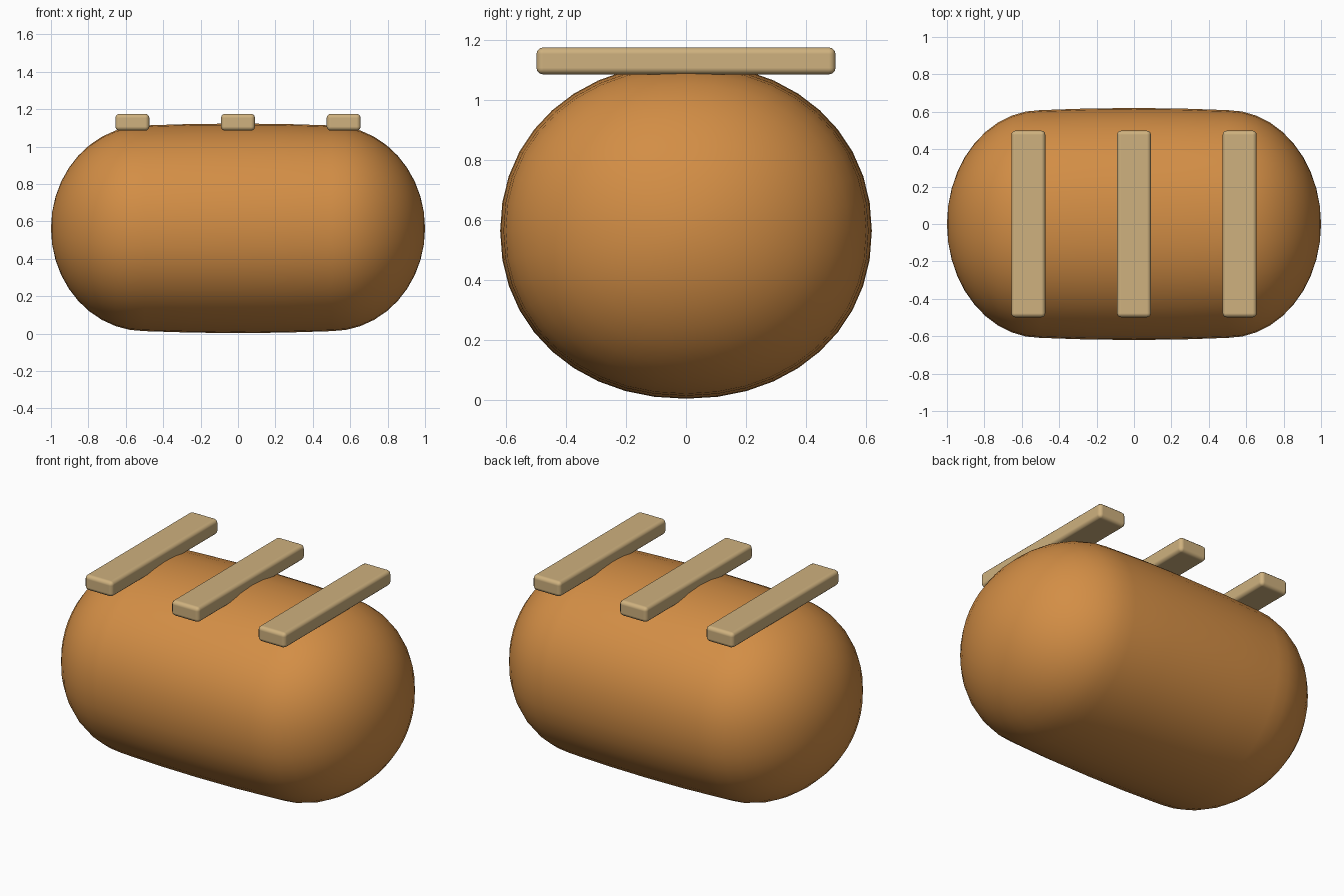
import bpy, bmesh
from math import sin, cos, pi, copysign

cube = bpy.data.objects.get("Cube")
if cube:
    bpy.data.objects.remove(cube, do_unlink=True)

HALF_WIDTH, HALF_HEIGHT = 0.62, 0.56
CENTRE_Z = 0.563
SIDES, CAP_STEPS = 40, 10


def make_material(name, rgb):
    mat = bpy.data.materials.new(name)
    mat.use_nodes = True
    colour = (*rgb, 1)
    mat.diffuse_color = colour
    mat.node_tree.nodes["Principled BSDF"].inputs["Base Color"].default_value = colour
    return mat


def add_object(name, bm, mat):
    bmesh.ops.recalc_face_normals(bm, faces=bm.faces)
    for face in bm.faces:
        face.smooth = True
    mesh = bpy.data.meshes.new(name)
    bm.to_mesh(mesh)
    bm.free()
    mesh.materials.append(mat)
    obj = bpy.data.objects.new(name, mesh)
    bpy.context.collection.objects.link(obj)
    return obj


def rounded(value):
    # Slightly fuller than a true ellipse
    return copysign(abs(value) ** 0.95, value)


orange = make_material("warm orange", (0.65, 0.27, 0.06))
tan = make_material("pale wood", (0.62, 0.44, 0.21))

# Capsule body: oval rings along x, closed by a point at each end
half = [(0.5 + 0.5 * cos(a), 0.982 * sin(a))
        for a in (i * pi / 2 / CAP_STEPS for i in range(1, CAP_STEPS + 1))]
half.append((0.25, 0.996))
profile = half + [(0, 1)] + [(-x, r) for x, r in reversed(half)]

bm = bmesh.new()
rings = []
for x, r in profile:
    ring = []
    for i in range(SIDES):
        a = 2 * pi * i / SIDES
        ring.append(bm.verts.new((x, r * HALF_WIDTH * rounded(cos(a)),
                                  CENTRE_Z + r * HALF_HEIGHT * rounded(sin(a)))))
    rings.append(ring)
for first, second in zip(rings, rings[1:]):
    for i in range(SIDES):
        j = (i + 1) % SIDES
        bm.faces.new((first[i], first[j], second[j], second[i]))
for ring, x in ((rings[0], 1), (rings[-1], -1)):
    tip = bm.verts.new((x, 0, CENTRE_Z))
    for i in range(SIDES):
        bm.faces.new((tip, ring[i], ring[(i + 1) % SIDES]))
add_object("body", bm, orange)

# Three rounded slats laid across the top
for name, x in (("right_slat", -0.565), ("middle_slat", 0), ("left_slat", 0.565)):
    bm = bmesh.new()
    bmesh.ops.create_cube(bm, size=1)
    bmesh.ops.scale(bm, vec=(0.182, 0.998, 0.09), verts=bm.verts)
    slat = add_object(name, bm, tan)
    slat.location = (x, 0, 1.13)
    bevel = slat.modifiers.new("soft edges", "BEVEL")
    bevel.width = 0.022
    bevel.segments = 3
    bevel.harden_normals = True
